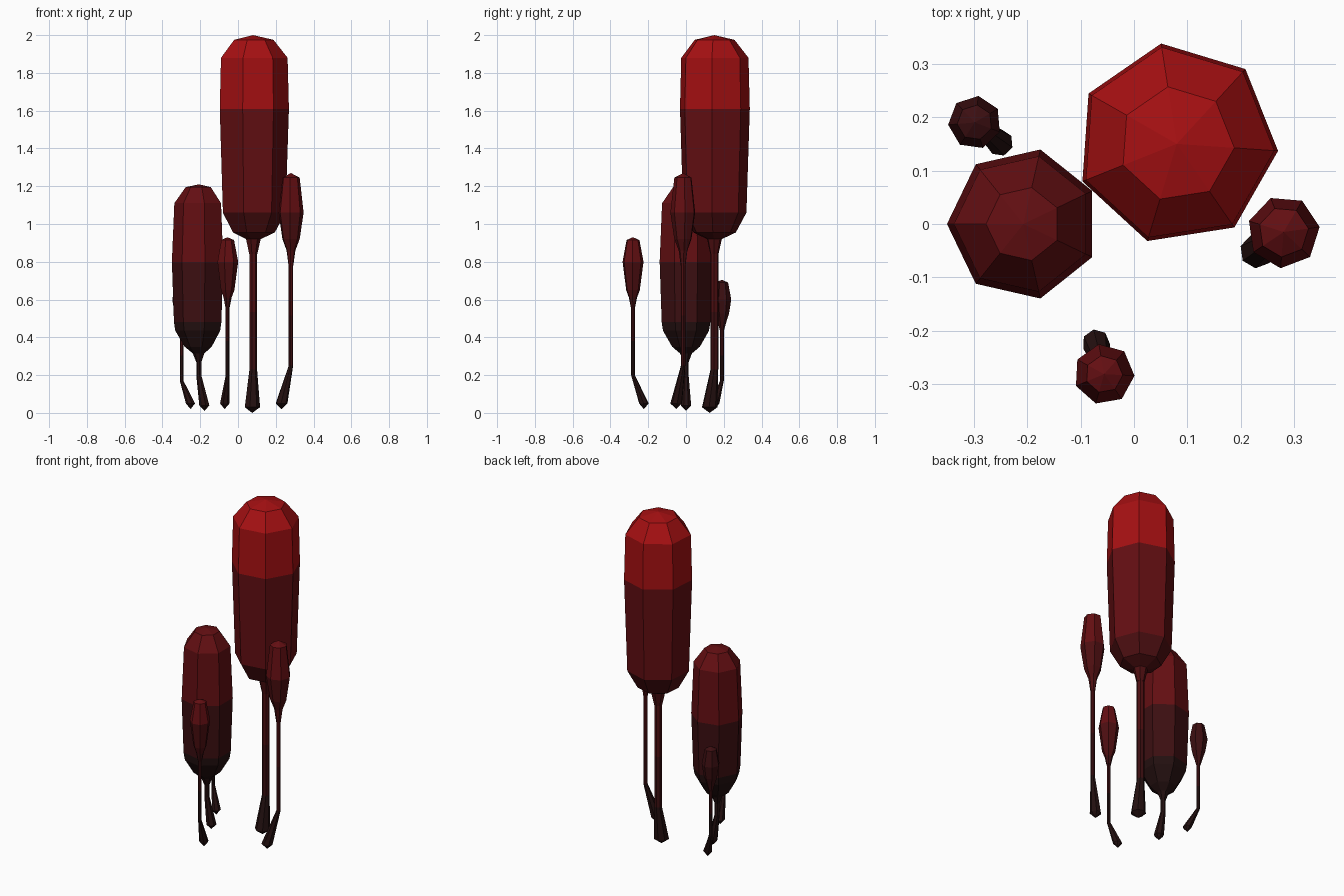
import bpy
import bmesh
from math import cos, sin, radians, tau

cube = bpy.data.objects.get("Cube")
if cube:
    bpy.data.objects.remove(cube, do_unlink=True)

SIDES = 7


def make_material(name, rgb):
    mat = bpy.data.materials.new(name)
    mat.use_nodes = True
    mat.diffuse_color = (*rgb, 1)
    bsdf = next(n for n in mat.node_tree.nodes if n.type == "BSDF_PRINCIPLED")
    bsdf.inputs["Base Color"].default_value = (*rgb, 1)
    return mat


CRIMSON, RED, MAROON, DARK, ROOT = range(5)
palette = [
    make_material("crimson", (0.38, 0.005, 0.006)),
    make_material("deep red", (0.125, 0.0045, 0.006)),
    make_material("maroon", (0.075, 0.0045, 0.0055)),
    make_material("dark maroon", (0.045, 0.0045, 0.0055)),
    make_material("near black red", (0.017, 0.005, 0.005)),
]


def loft(name, centre, phase, rings, bands):
    """Stack rings (z, radius, shift x, shift y); radius 0 makes a tip.
    bands holds the colour between each pair of rings."""
    bm = bmesh.new()
    layers = []
    for z, r, dx, dy in rings:
        x, y = centre[0] + dx, centre[1] + dy
        count = SIDES if r else 1
        layers.append([bm.verts.new((x + r * cos(phase + tau * i / SIDES),
                                     y + r * sin(phase + tau * i / SIDES), z))
                       for i in range(count)])
    for lower, upper, colour in zip(layers, layers[1:], bands):
        for i in range(SIDES):
            j = (i + 1) % SIDES
            corners = [lower[i % len(lower)], lower[j % len(lower)],
                       upper[j % len(upper)], upper[i % len(upper)]]
            face = bm.faces.new(list(dict.fromkeys(corners)))
            face.material_index = colour
    bmesh.ops.recalc_face_normals(bm, faces=bm.faces)
    mesh = bpy.data.meshes.new(name)
    bm.to_mesh(mesh)
    bm.free()
    for mat in palette:
        mesh.materials.append(mat)
    obj = bpy.data.objects.new(name, mesh)
    bpy.context.collection.objects.link(obj)


def plant(name, centre, angle, bulb, bulb_bands, stem_r, root_r, root_z, bend_z, kick, stem_colour):
    phase = radians(angle)
    # pod: closed by a tip above, narrowing to the stalk below
    loft(name + "_pod", centre, phase, [(z, r, 0, 0) for z, r in bulb], bulb_bands)
    # stalk: straight shaft, then a kicked out foot
    base = bulb[0][0]
    middle = (base + bend_z) / 2
    kx, ky = kick
    loft(name + "_stalk", centre, phase,
         [(root_z, 0, kx, ky), (root_z + 0.03, root_r, kx, ky),
          (bend_z, stem_r, 0, 0), (middle, stem_r, 0, 0), (base, stem_r, 0, 0)],
         [ROOT, ROOT, DARK if stem_colour == MAROON else ROOT, stem_colour])


plant("tall", (0.08, 0.15), -4,
      [(0.84, 0.022), (0.92, 0.04), (0.955, 0.115), (1.06, 0.172),
       (1.61, 0.19), (1.88, 0.183), (1.975, 0.108), (2.0, 0)],
      [MAROON, MAROON, MAROON, RED, CRIMSON, CRIMSON, CRIMSON],
      0.021, 0.042, 0, 0.23, (-0.005, -0.025), MAROON)

plant("medium", (-0.207, 0.0), 180,
      [(0.27, 0.015), (0.315, 0.032), (0.35, 0.075), (0.435, 0.125), (0.48, 0.132),
       (0.8, 0.143), (1.11, 0.13), (1.195, 0.07), (1.21, 0)],
      [ROOT, ROOT, ROOT, ROOT, DARK, RED, RED, RED],
      0.014, 0.028, 0.01, 0.2, (0.03, 0.0), ROOT)

plant("back_bud", (-0.298, 0.19), 185,
      [(0.44, 0.012), (0.485, 0.025), (0.525, 0.038), (0.6, 0.05),
       (0.69, 0.033), (0.705, 0)],
      [DARK, DARK, DARK, DARK, DARK],
      0.01, 0.025, 0.02, 0.17, (0.047, -0.038), DARK)

plant("left_bud", (0.28, -0.015), 8,
      [(0.78, 0.013), (0.86, 0.024), (0.92, 0.047), (1.06, 0.068),
       (1.245, 0.047), (1.27, 0)],
      [MAROON, MAROON, MAROON, RED, RED],
      0.012, 0.032, 0.02, 0.25, (-0.05, -0.036), MAROON)

plant("front_bud", (-0.056, -0.281), -3,
      [(0.56, 0.012), (0.61, 0.022), (0.65, 0.037), (0.8, 0.057),
       (0.915, 0.035), (0.93, 0)],
      [DARK, MAROON, MAROON, RED, RED],
      0.01, 0.026, 0.02, 0.2, (-0.015, 0.058), DARK)
